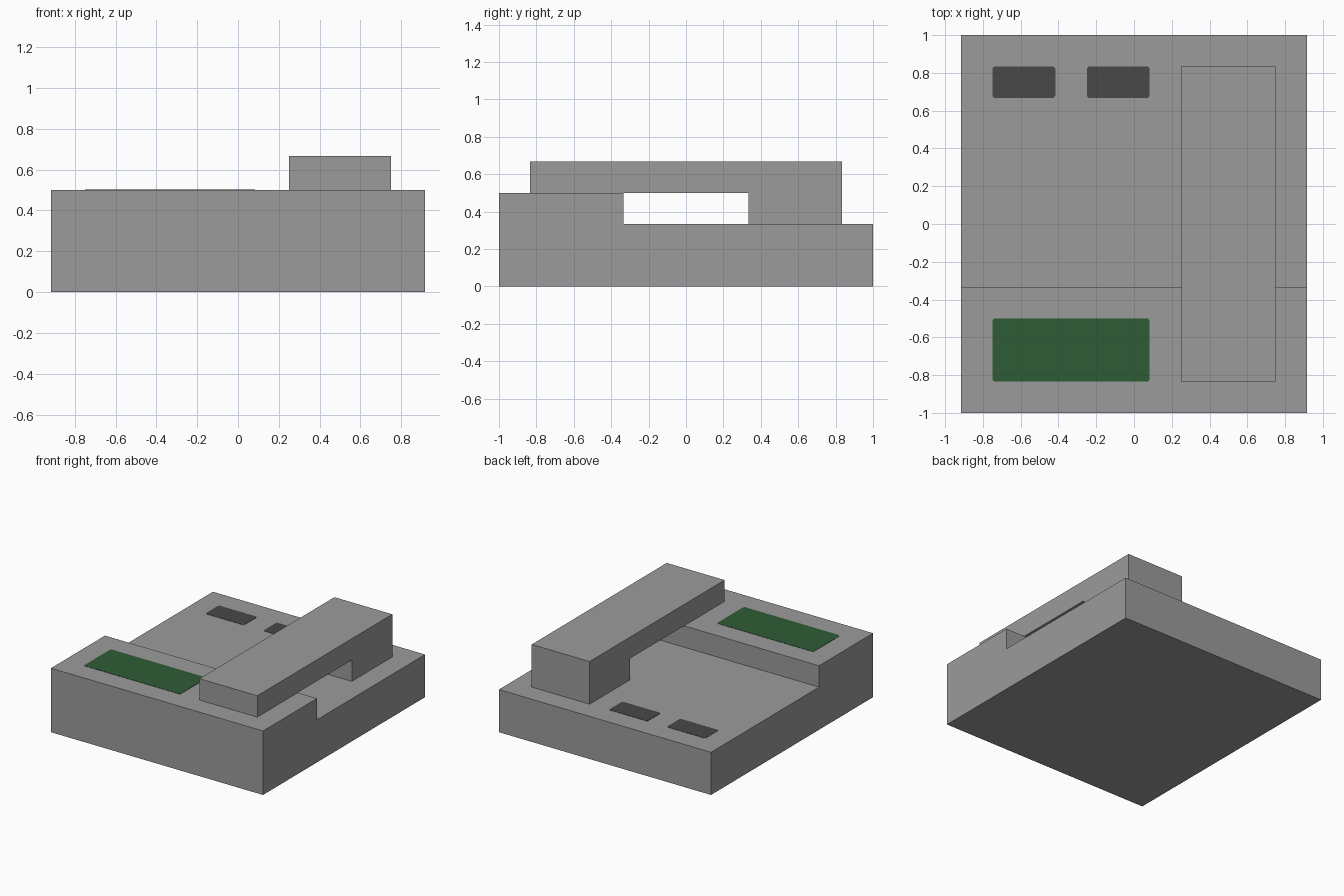
import bpy, bmesh

if "Cube" in bpy.data.objects:
    bpy.data.objects.remove(bpy.data.objects["Cube"])

U = 1 / 12  # the model sits on a grid of twelfths


def material(name, rgb):
    m = bpy.data.materials.new(name)
    m.diffuse_color = (*rgb, 1)
    m.use_nodes = True
    m.node_tree.nodes["Principled BSDF"].inputs["Base Color"].default_value = m.diffuse_color
    return m


grey = material("mid grey", (0.33, 0.33, 0.33))
dark = material("dark grey", (0.065, 0.065, 0.065))
green = material("dark green", (0.028, 0.108, 0.037))


def extrude(name, points, step, mat):
    """Extrude a closed 3D outline along step."""
    bm = bmesh.new()
    face = bm.faces.new([bm.verts.new(p) for p in points])
    geom = bmesh.ops.extrude_face_region(bm, geom=[face])["geom"]
    bmesh.ops.translate(bm, vec=step,
                        verts=[g for g in geom if isinstance(g, bmesh.types.BMVert)])
    bmesh.ops.recalc_face_normals(bm, faces=bm.faces)
    mesh = bpy.data.meshes.new(name)
    bm.to_mesh(mesh)
    bm.free()
    mesh.materials.append(mat)
    ob = bpy.data.objects.new(name, mesh)
    bpy.context.collection.objects.link(ob)
    return ob


def side_profile(name, yz, x0, x1, mat):
    return extrude(name, [(x0 * U, y * U, z * U) for y, z in yz],
                   ((x1 - x0) * U, 0, 0), mat)


def plate(name, x0, x1, y0, y1, z, mat, c=0.12):
    """Thin inlay with clipped corners."""
    xy = [(x0 + c, y0), (x1 - c, y0), (x1, y0 + c), (x1, y1 - c),
          (x1 - c, y1), (x0 + c, y1), (x0, y1 - c), (x0, y0 + c)]
    return extrude(name, [(x * U, y * U, z * U - 0.001) for x, y in xy],
                   (0, 0, 0.003), mat)


# stepped body, raised at the front
side_profile("body", [(-12, 0), (12, 0), (12, 4), (-4, 4), (-4, 6), (-12, 6)],
             -11, 11, grey)

# bar bridging the step, with a foot at the back
side_profile("bridge_bar", [(-10, 6), (4, 6), (4, 4), (10, 4), (10, 8), (-10, 8)],
             3, 9, grey)

# screen on the raised front, two slots at the back
plate("screen", -9, 1, -10, -6, 6, green)
for i, x in enumerate((-9, -3)):
    plate(f"slot_{i + 1}", x, x + 4, 8, 10, 4, dark)
